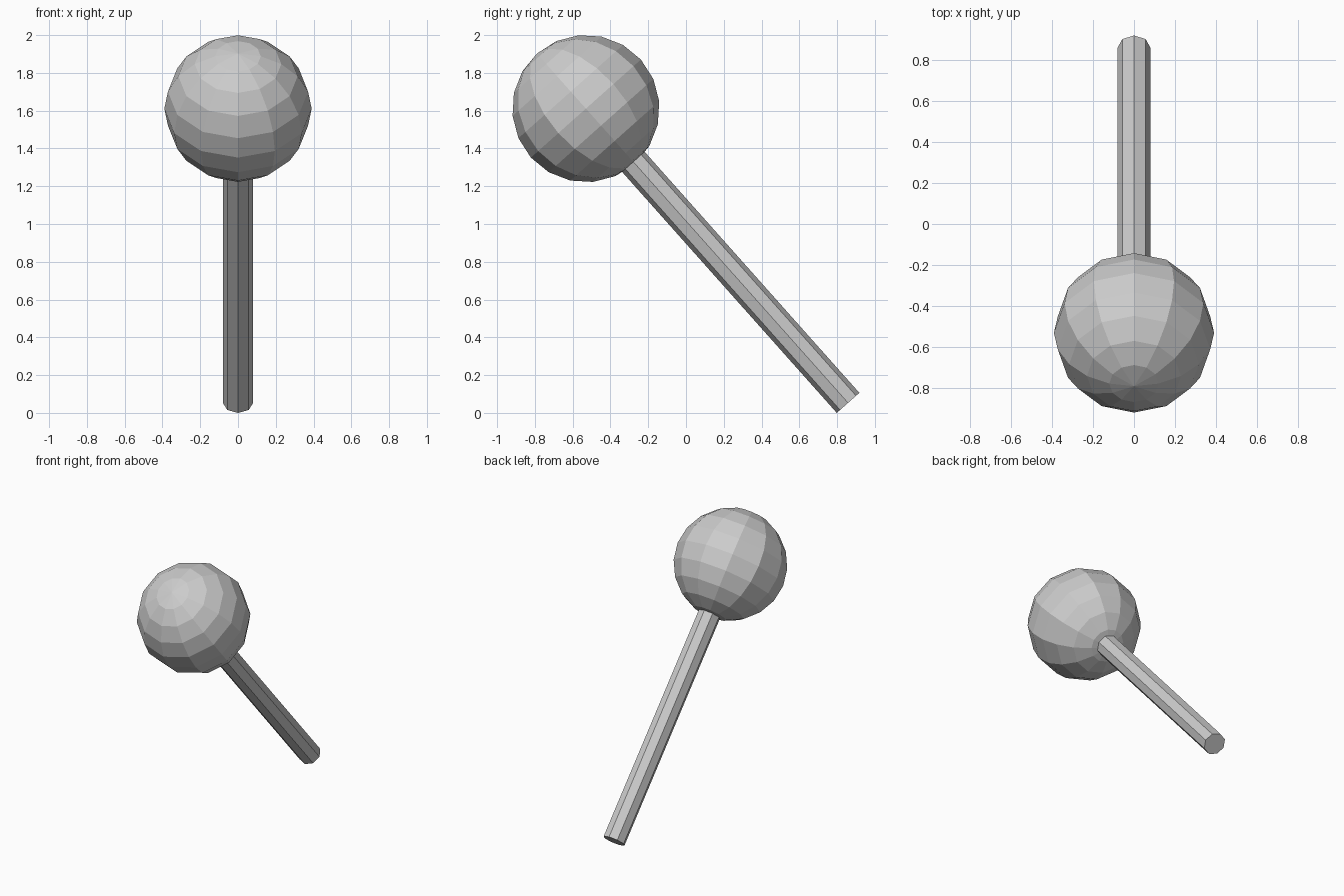
import bpy
from math import atan2
from mathutils import Vector

if "Cube" in bpy.data.objects:
    bpy.data.objects.remove(bpy.data.objects["Cube"])

# Shared axis: ball centre down to the centre of the handle's free end
ball_centre = Vector((0, -0.53, 1.611))
handle_end = Vector((0, 0.858, 0.053))
axis = (handle_end - ball_centre).normalized()
tilt = (atan2(axis.y, -axis.z), 0, 0)

# Faceted ball, poles on the handle axis
bpy.ops.mesh.primitive_uv_sphere_add(segments=12, ring_count=10, radius=0.39,
                                     location=ball_centre, rotation=tilt)
bpy.context.object.name = "ball_head"

# Eight-sided handle, its top sunk slightly into the ball
handle_top = ball_centre + axis * 0.35
bpy.ops.mesh.primitive_cylinder_add(vertices=8, radius=0.08,
                                    depth=(handle_end - handle_top).length,
                                    location=(handle_end + handle_top) / 2,
                                    rotation=tilt)
bpy.context.object.name = "handle"
